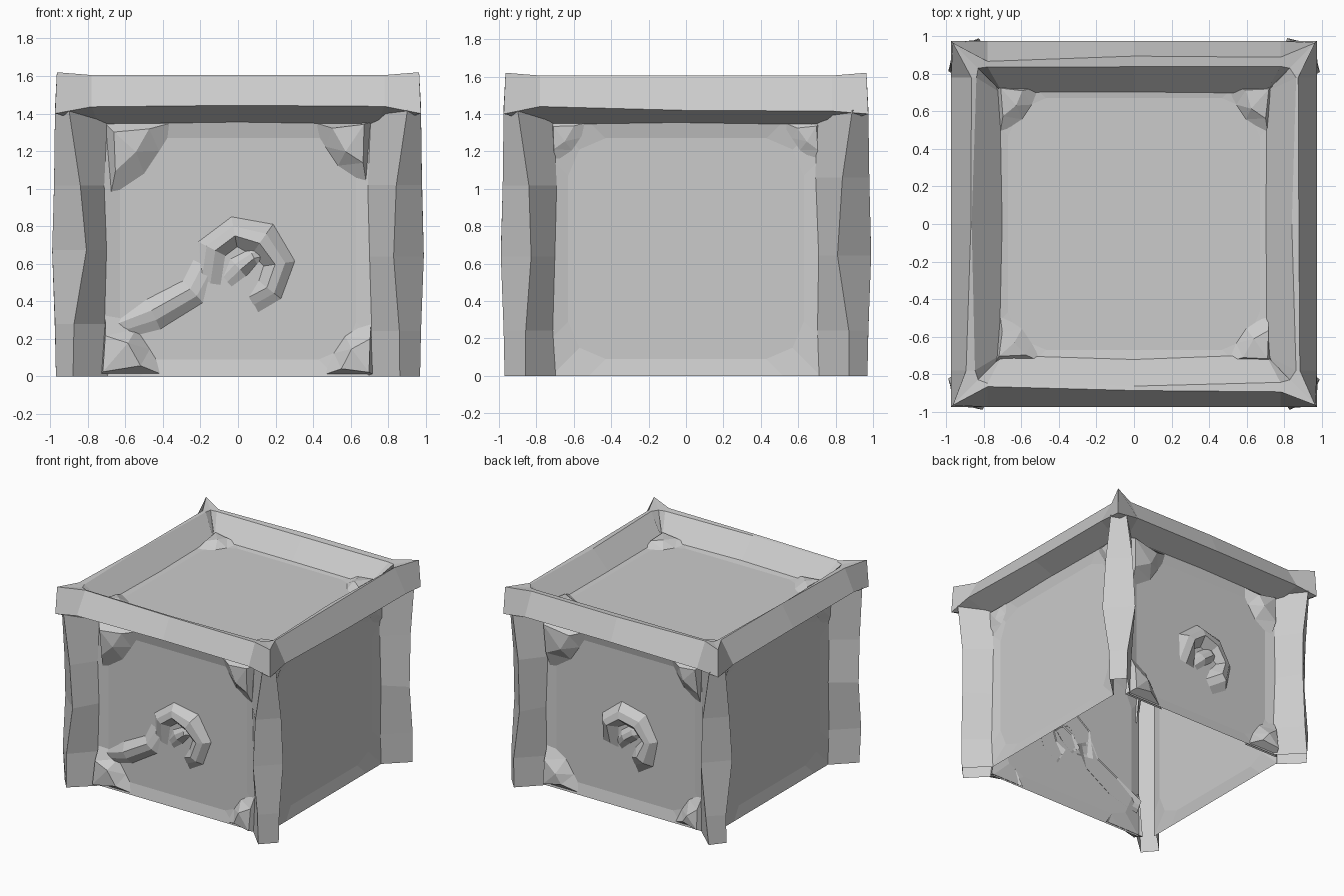
import bpy, random
from mathutils import Vector

if "Cube" in bpy.data.objects:
    bpy.data.objects.remove(bpy.data.objects["Cube"])

random.seed(4)
PANEL = 0.80      # depth of the recessed side panels
TOP = 1.45        # height of the recessed lid panel


def make(name, verts, faces):
    mesh = bpy.data.meshes.new(name)
    mesh.from_pydata([tuple(v) for v in verts], [], faces)
    mesh.validate()
    mesh.update()
    ob = bpy.data.objects.new(name, mesh)
    bpy.context.collection.objects.link(ob)
    return ob


def loft(name, rows, closed=False):
    n = len(rows[0])
    verts = [v for row in rows for v in row]
    count = len(rows) if closed else len(rows) - 1
    faces = []
    for i in range(count):
        a, b = i * n, ((i + 1) % len(rows)) * n
        faces += [(a + j, a + j + 1, b + j + 1, b + j) for j in range(n - 1)]
    return make(name, verts, faces)


def jit(s=0.015):
    return random.uniform(-s, s)


# Each side maps local (across, up, outward) to world space
SIDES = {
    "front": lambda u, v, d: (u, -d, v),
    "right": lambda u, v, d: (d, u, v),
    "back": lambda u, v, d: (-u, d, v),
    "left": lambda u, v, d: (-d, -u, v),
    "lid": lambda u, v, d: (u, v, d),
}


# Panels: outer rectangle with a softly rounded inner field, bottom left open
def panel(side, w, v0, v1, depth, sink, inset):
    place = SIDES[side]
    outer, inner = [], []
    mid, half = (v0 + v1) / 2, (v1 - v0) / 2
    c = 0.2
    for su, sv in ((1, 1), (-1, 1), (-1, -1), (1, -1)):
        o = [(w, half - c), (w, half), (w - c, half)]
        k = w - inset
        h = half - inset
        i = [(k, h - c), (k - c * .3, h - c * .3), (k - c, h)]
        if su * sv < 0:
            o.reverse()
            i.reverse()
        outer += [(su * a, mid + sv * b) for a, b in o]
        inner += [(su * a, mid + sv * b) for a, b in i]
    n = len(outer)
    verts = [place(u, v, depth) for u, v in outer]
    verts += [place(u, v, depth - sink) for u, v in inner]
    verts.append(place(0, mid, depth - sink))
    faces = [(i, (i + 1) % n, n + (i + 1) % n, n + i) for i in range(n)]
    faces += [(n + i, n + (i + 1) % n, 2 * n) for i in range(n)]
    make(side + "_panel", verts, faces)


for s in ("front", "back", "left", "right"):
    panel(s, 0.72, 0.0, 1.36, PANEL, 0.02, 0.09)
panel("lid", 0.73, -0.73, 0.73, TOP, 0.01, 0.06)


# Corner posts: chamfered open sections
for sx, sy, label in ((1, -1, "front_right"), (-1, -1, "front_left"),
                      (1, 1, "back_right"), (-1, 1, "back_left")):
    rows = []
    for z, ridge, out in ((0.0, 0.87, 0.97), (0.25, 0.87, 0.975), (0.66, 0.82, 0.99),
                          (1.05, 0.85, 0.98), (1.42, 0.89, 0.975)):
        a, b = ridge + jit(), ridge + jit()
        dz = jit(0.04) if 0 < z < 1.4 else 0
        p = 0.70 + jit()
        prof = [(p, PANEL), (a, out), (out, b), (PANEL, p)]
        rows.append([(sx * x, sy * y, z + dz) for x, y in prof])
    loft(label + "_post", rows)


# Top rim: bevelled beam swept around the square, peaked at the corners
rows = []
for side in ("front", "right", "back", "left"):
    place = SIDES[side]
    for t in (-1, -0.78, 0, 0.78):
        if t == -1:
            prof = [(0.74, TOP), (0.83, 1.60), (0.965, 1.62), (0.975, 1.40), (0.79, 1.37)]
            rows.append([place(-d, z, d) for d, z in prof])
            continue
        m = 1 if t == 0 else 0
        prof = [(0.71 + jit(), TOP), (0.85 + jit(), 1.60), (0.88 + jit(), 1.605),
                (0.975, 1.43 + jit()), (PANEL - 0.01, 1.34 + 0.01 * m)]
        tt = [t * 0.9, t, t, t, t * 0.95]
        rows.append([place(u, z, d) for u, (d, z) in zip(tt, prof)])
loft("top_rim", rows, closed=True)


# Raised faceted ridge following a path on a panel
def ridge(name, side, path, width, height, depth):
    place = SIDES[side]
    pts = [Vector(p) for p in path]
    rows = []
    for i, p in enumerate(pts):
        t = (pts[min(i + 1, len(pts) - 1)] - pts[max(i - 1, 0)]).normalized()
        nrm = Vector((-t.y, t.x))
        w = width * (1 + jit(0.2))
        end = i in (0, len(pts) - 1)
        h = 0.0 if end else height * (1 + jit(0.25))
        row = []
        for k, d in ((-1, 0), (-0.25, h), (0.35, h * 0.8), (1, 0)):
            q = p + nrm * w * k
            row.append(place(q.x, max(q.y, 0.01) if side != "lid" else q.y, depth + d))
        rows.append(row)
    loft(name, rows)


# Curled ornament in the middle of front and back
curl = [(-0.17, 0.48), (-0.14, 0.68), (-0.02, 0.77), (0.13, 0.73), (0.22, 0.60), (0.17, 0.46), (0.06, 0.40)]
for s in ("front", "back"):
    ridge(s + "_curl", s, curl, 0.09, 0.07, PANEL - 0.025)
    ridge(s + "_curl_core", s, [(-0.08, 0.50), (0.0, 0.58), (0.08, 0.64), (0.16, 0.66)],
          0.06, 0.04, PANEL - 0.025)
ridge("front_curl_tail", "front", [(-0.16, 0.60), (-0.24, 0.45), (-0.45, 0.33), (-0.70, 0.24)],
      0.08, 0.05, PANEL - 0.025)


# Corner brackets: small faceted mounds tucked into panel corners
def bracket(name, side, u, v, su, sv, size, height, depth):
    place = SIDES[side]
    flat = [(0, 0), (1, 0), (0.75, 0.4), (0.55, 0.7), (0.1, 1)]
    verts = [place(u + su * size * a, v + sv * size * b, depth) for a, b in flat]
    for a, b, h in ((0.1, 0.1, 1), (0.6, 0.15, 0.8), (0.4, 0.45, 1.0), (0.12, 0.65, 0.8)):
        verts.append(place(u + su * size * (a + jit(0.05)), v + sv * size * (b + jit(0.05)),
                           depth + height * h))
    faces = [(0, 1, 6, 5), (1, 2, 6), (2, 7, 6), (2, 3, 7), (3, 4, 8), (3, 8, 7),
             (4, 0, 5, 8), (5, 6, 7), (5, 7, 8)]
    make(name, verts, faces)


for s in ("front", "back"):
    for su, size in ((-1, 0.40), (1, 0.34)):
        bracket(s + "_upper_bracket", s, su * 0.72, 1.36, -su, -1, size, 0.07, PANEL - 0.02)
        bracket(s + "_lower_bracket", s, su * 0.74, 0.0, -su, 1, size * 0.9, 0.08, PANEL - 0.02)
for s in ("left", "right"):
    for su in (-1, 1):
        bracket(s + "_bracket", s, su * 0.73, 1.36, -su, -1, 0.22, 0.03, PANEL - 0.01)
for su in (-1, 1):
    for sv in (-1, 1):
        bracket("lid_bracket", "lid", su * 0.74, sv * 0.74, -su, -sv, 0.26, 0.05, TOP - 0.01)
